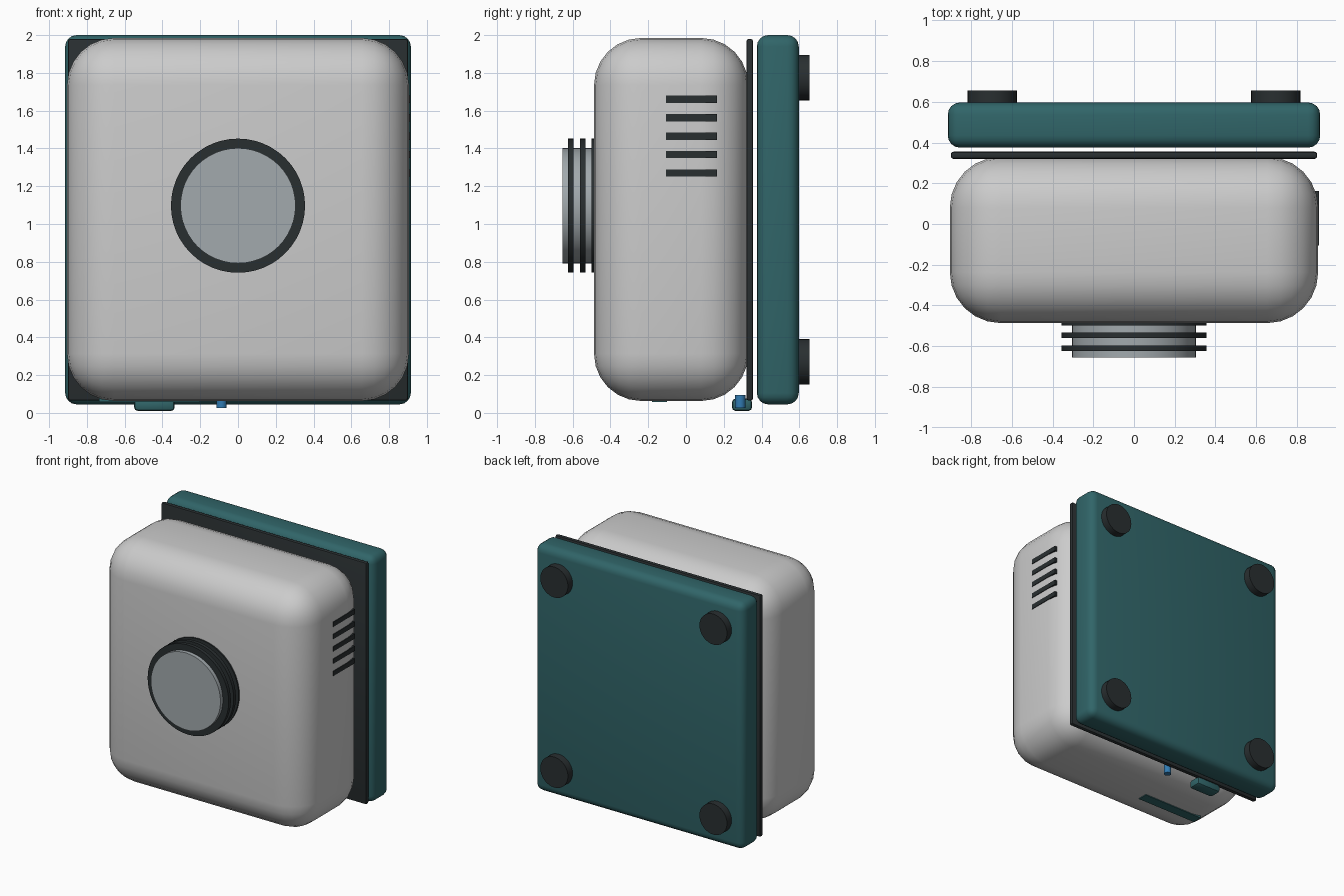
import bpy, bmesh, math
from mathutils import Matrix

if "Cube" in bpy.data.objects:
    bpy.data.objects.remove(bpy.data.objects["Cube"])


def material(name, rgb):
    m = bpy.data.materials.new(name)
    m.diffuse_color = (*rgb, 1)
    m.use_nodes = True
    m.node_tree.nodes["Principled BSDF"].inputs["Base Color"].default_value = m.diffuse_color
    return m


SHELL = material("light_shell", (0.60, 0.63, 0.62))
TEAL = material("teal", (0.03, 0.13, 0.14))
DARK = material("dark_rubber", (0.022, 0.028, 0.03))
METAL = material("lens_grey", (0.36, 0.40, 0.42))
BLUE = material("blue_light", (0.03, 0.2, 0.45))


def finish(name, bm, mat):
    bmesh.ops.recalc_face_normals(bm, faces=bm.faces)
    me = bpy.data.meshes.new(name)
    bm.to_mesh(me)
    bm.free()
    ob = bpy.data.objects.new(name, me)
    bpy.context.collection.objects.link(ob)
    me.materials.append(mat)
    bpy.ops.object.select_all(action='DESELECT')
    ob.select_set(True)
    bpy.context.view_layer.objects.active = ob
    bpy.ops.object.shade_smooth_by_angle(angle=math.radians(35))
    return ob


def box(name, x, y, z, mat, bevel=0.0, segments=3):
    """Box from (min, max) ranges with optional rounded edges."""
    bm = bmesh.new()
    bmesh.ops.create_cube(bm, size=1)
    for v in bm.verts:
        v.co = [sum(r) / 2 + c * (r[1] - r[0]) for r, c in zip((x, y, z), v.co)]
    if bevel:
        bmesh.ops.bevel(bm, geom=bm.edges[:], offset=bevel, segments=segments,
                        profile=0.5, affect='EDGES')
    return finish(name, bm, mat)


def disc(name, centre, radius, depth, mat, axis='Y', sides=48, bevel=0.0):
    bm = bmesh.new()
    bmesh.ops.create_cone(bm, cap_ends=True, segments=sides, radius1=radius,
                          radius2=radius, depth=depth)
    if bevel:
        rim = [e for e in bm.edges if abs(e.verts[0].co.z - e.verts[1].co.z) < 1e-5]
        bmesh.ops.bevel(bm, geom=rim, offset=bevel, segments=2, profile=0.5, affect='EDGES')
    turn = Matrix.Rotation(math.pi / 2, 4, 'X') if axis == 'Y' else Matrix.Identity(4)
    bm.transform(Matrix.Translation(centre) @ turn)
    return finish(name, bm, mat)


# Main housing, seal plate and back cover
box("housing", (-0.905, 0.905), (-0.487, 0.33), (0.063, 1.985), SHELL, 0.25, 6)
box("seal_plate", (-0.9, 0.9), (0.32, 0.355), (0.065, 1.98), DARK, 0.012, 2)
box("back_cover", (-0.915, 0.915), (0.375, 0.597), (0.045, 2.0), TEAL, 0.06, 4)

# Rubber feet on the back
for sx in (-1, 1):
    for z in (0.27, 1.775):
        disc("back_foot", (sx * 0.697, 0.62, z), 0.121, 0.07, DARK, sides=32)

# Front barrel with three grip rings
disc("front_barrel", (0, -0.56, 1.097), 0.305, 0.19, METAL)
for y in (-0.61, -0.547, -0.485):
    disc("grip_ring", (0, y, 1.097), 0.355, 0.028, DARK)

# Vent slats on the right side
for i in range(5):
    z = 1.27 + i * 0.0975
    box("vent_slat", (0.885, 0.91), (-0.105, 0.163), (z - 0.019, z + 0.019), DARK)

# Underside latch, indicator light and label strip
box("latch", (-0.55, -0.335), (0.243, 0.35), (0.01, 0.076), TEAL, 0.02, 2)
disc("indicator_light", (-0.087, 0.287, 0.06), 0.027, 0.07, BLUE, axis='Z', sides=20)
box("underside_strip", (-0.735, -0.2), (-0.18, -0.1), (0.057, 0.075), TEAL)
